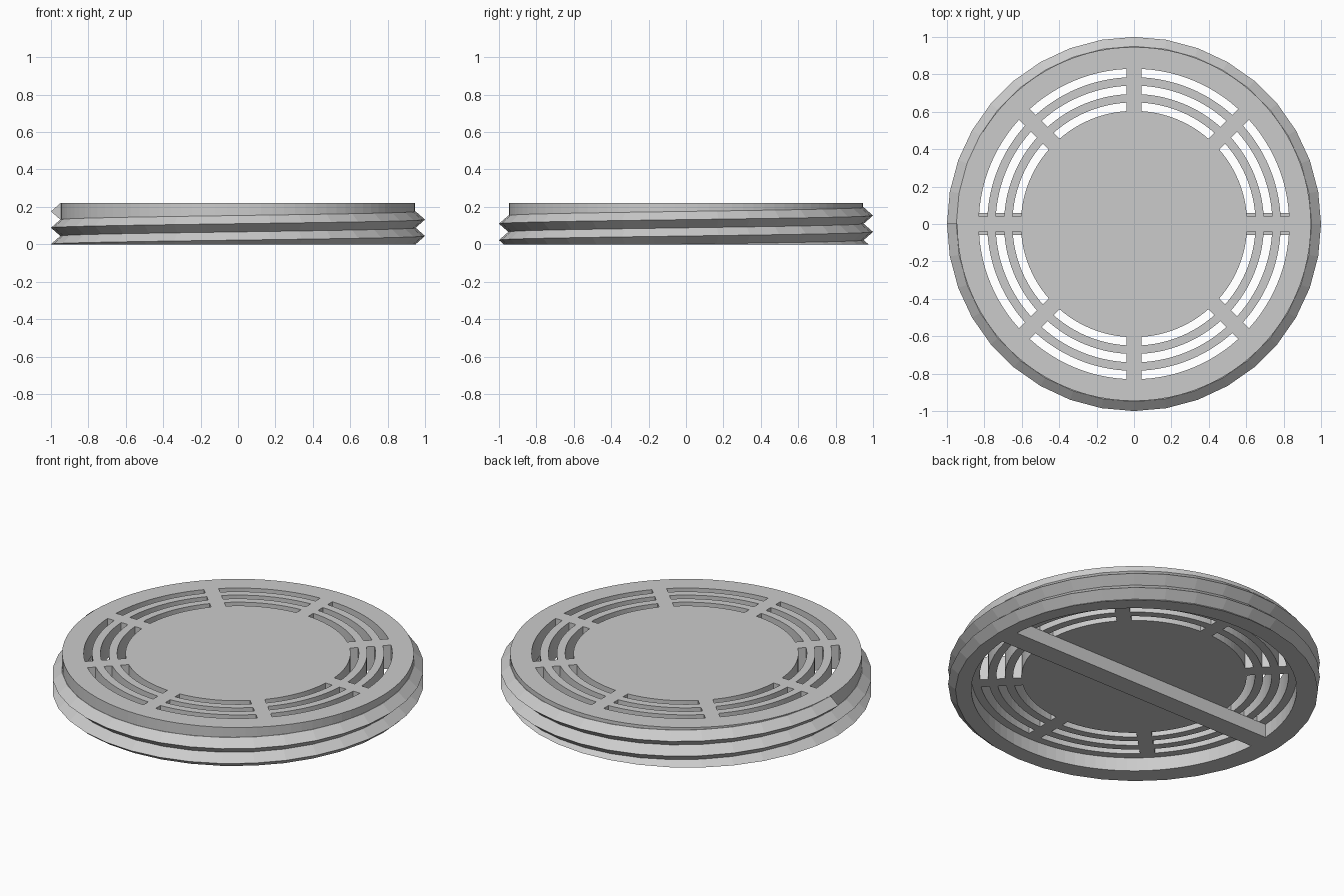
import bpy, bmesh
from math import asin, cos, sin, pi, tau

if "Cube" in bpy.data.objects:
    bpy.data.objects.remove(bpy.data.objects["Cube"])

HEIGHT, FLOOR = 0.22, 0.08          # lid top and underside of its plate
BODY_R, RECESS_R = 0.946, 0.875
PITCH, SIDES = 0.0876, 36

grey = bpy.data.materials.new("plain_grey")
grey.use_nodes = True
colour = (0.6, 0.6, 0.6, 1)
grey.diffuse_color = colour
grey.node_tree.nodes["Principled BSDF"].inputs["Base Color"].default_value = colour


def add_object(name, bm):
    bmesh.ops.recalc_face_normals(bm, faces=bm.faces)
    mesh = bpy.data.meshes.new(name)
    bm.to_mesh(mesh)
    bm.free()
    mesh.materials.append(grey)
    obj = bpy.data.objects.new(name, mesh)
    bpy.context.collection.objects.link(obj)
    return obj


def polar(r, a, z):
    return (r * cos(a), r * sin(a), z)


def skin(bm, sections):
    """Join a row of closed sections into a capped solid."""
    rows = [[bm.verts.new(p) for p in s] for s in sections]
    n = len(rows[0])
    for a, b in zip(rows, rows[1:]):
        for i in range(n):
            j = (i + 1) % n
            bm.faces.new((a[i], a[j], b[j], b[i]))
    bm.faces.new(rows[0])
    bm.faces.new(rows[-1][::-1])


# Lid: turned disc with a recessed underside
bm = bmesh.new()
profile = [(0, FLOOR), (RECESS_R, FLOOR), (RECESS_R, 0),
           (BODY_R, 0), (BODY_R, HEIGHT), (0, HEIGHT)]
verts = [bm.verts.new((r, 0, z)) for r, z in profile]
edges = [bm.edges.new(pair) for pair in zip(verts, verts[1:])]
bmesh.ops.spin(bm, geom=verts + edges, cent=(0, 0, 0), axis=(0, 0, 1),
               angle=tau, steps=96, use_duplicate=False)
bmesh.ops.remove_doubles(bm, verts=bm.verts, dist=0.0001)
lid = add_object("lid", bm)

# Vent slots: three rings of eight arcs between parallel-sided spokes
bm = bmesh.new()
for inner, outer in ((0.605, 0.65), (0.695, 0.74), (0.785, 0.83)):
    for k in range(8):
        sections = []
        for i in range(13):
            section = []
            for r, z in ((inner, 0.04), (outer, 0.04), (outer, 0.3), (inner, 0.3)):
                gap = asin(0.04 / r)
                a = k * pi / 4 + gap + (pi / 4 - 2 * gap) * i / 12
                section.append(polar(r, a, z))
            sections.append(section)
        skin(bm, sections)
cutter = add_object("vent_cutter", bm)
cutter.hide_render = True

cut = lid.modifiers.new("vents", "BOOLEAN")
cut.operation = "DIFFERENCE"
cut.solver = "EXACT"
cut.object = cutter
bpy.context.view_layer.update()
graph = bpy.context.evaluated_depsgraph_get()
vented = bpy.data.meshes.new_from_object(lid.evaluated_get(graph))
lid.modifiers.clear()
lid.data = vented
bpy.data.objects.remove(cutter)

# Screw thread: V section climbing anticlockwise, trimmed flat at the base
bm = bmesh.new()
half = PITCH / 2
sections = []
for step in range(-22, 2 * SIDES + 1):
    a = pi + tau * step / SIDES
    z = PITCH * step / SIDES + 0.0006
    sections.append([polar(r, a, z + dz) for r, dz in (
        (0.93, -half), (0.95, -half), (1, 0), (0.95, half), (0.93, half))])
skin(bm, sections)
trim = bmesh.ops.bisect_plane(bm, geom=bm.verts[:] + bm.edges[:] + bm.faces[:],
                              plane_co=(0, 0, 0), plane_no=(0, 0, 1),
                              clear_inner=True)
rim = [e for e in trim["geom_cut"] if isinstance(e, bmesh.types.BMEdge)]
bmesh.ops.holes_fill(bm, edges=rim, sides=0)
bmesh.ops.triangulate(bm, faces=[f for f in bm.faces if len(f.verts) > 4])
add_object("screw_thread", bm)

# Grip bar across the recess
bm = bmesh.new()
bmesh.ops.create_cube(bm, size=1)
bmesh.ops.scale(bm, vec=(1.76, 0.12, FLOOR), verts=bm.verts)
bmesh.ops.translate(bm, vec=(0, 0, FLOOR / 2), verts=bm.verts)
add_object("grip_bar", bm)
